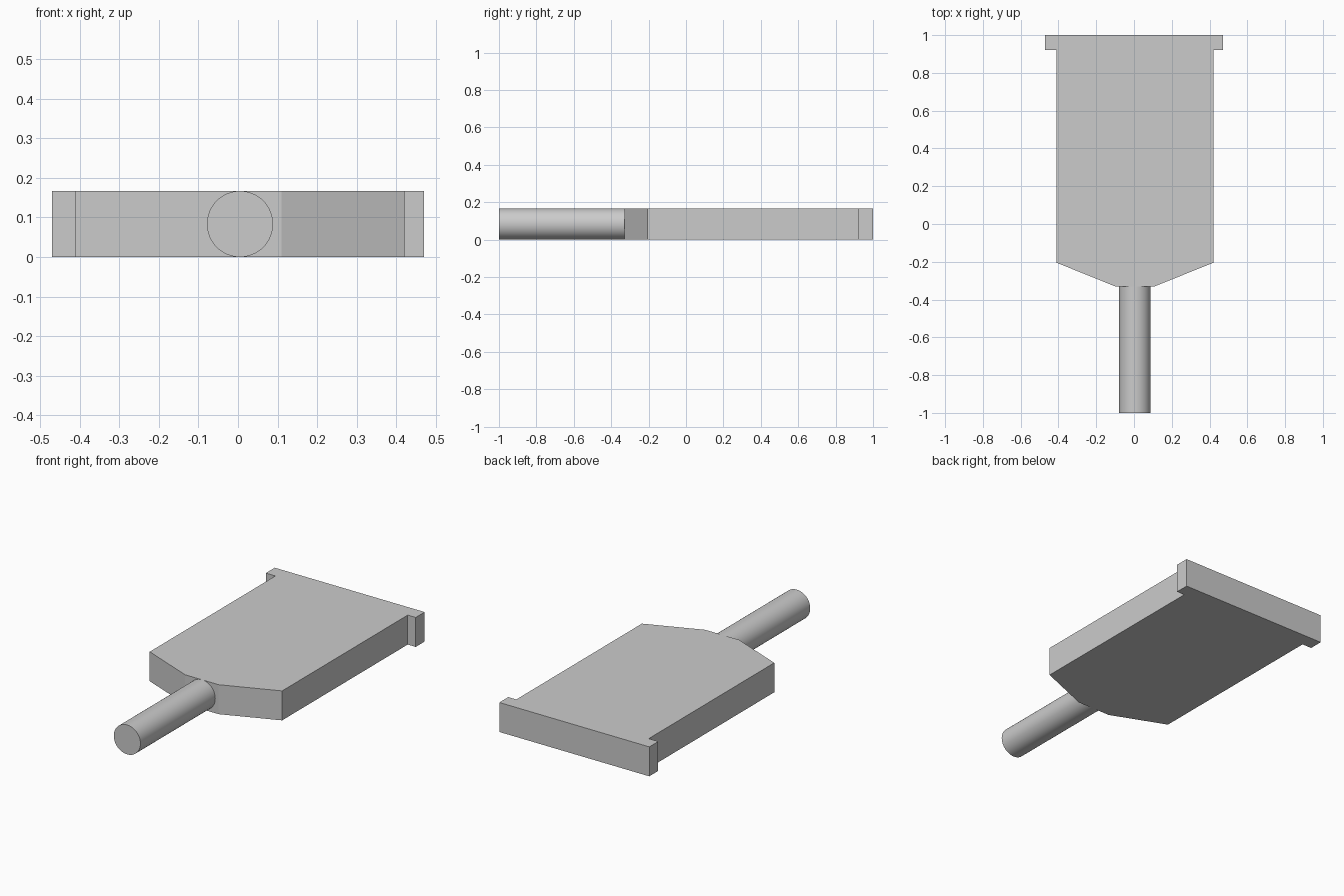
import bpy
import bmesh
import math

cube = bpy.data.objects.get("Cube")
if cube:
    bpy.data.objects.remove(cube, do_unlink=True)

HEIGHT = 0.167
CENTRE_X = 0.005

# Single grey finish
grey = bpy.data.materials.new("plain_grey")
grey.use_nodes = True
colour = (0.6, 0.6, 0.6, 1)
grey.diffuse_color = colour
grey.node_tree.nodes["Principled BSDF"].inputs["Base Color"].default_value = colour


def extrude_outline(name, outline):
    """Raise a flat outline into a slab of the common height."""
    bm = bmesh.new()
    face = bm.faces.new([bm.verts.new((x, y, 0)) for x, y in outline])
    raised = bmesh.ops.extrude_face_region(bm, geom=[face])["geom"]
    verts = [v for v in raised if isinstance(v, bmesh.types.BMVert)]
    bmesh.ops.translate(bm, verts=verts, vec=(0, 0, HEIGHT))
    bmesh.ops.recalc_face_normals(bm, faces=bm.faces)
    mesh = bpy.data.meshes.new(name)
    bm.to_mesh(mesh)
    bm.free()
    mesh.materials.append(grey)
    obj = bpy.data.objects.new(name, mesh)
    bpy.context.collection.objects.link(obj)
    return obj


# Flat body with a tapered front
half = [(0.415, 0.92), (0.415, -0.205), (0.105, -0.33)]
right_side = [(CENTRE_X + x, y) for x, y in half]
left_side = [(CENTRE_X - x, y) for x, y in reversed(half)]
extrude_outline("body", right_side + left_side)

# Wider crossbar at the back
extrude_outline("back_bar", [(-0.47, 0.92), (0.47, 0.92), (0.47, 1), (-0.47, 1)])

# Round handle, running a little way into the body
front, back = -1.0, -0.31
bpy.ops.mesh.primitive_cylinder_add(
    vertices=64, radius=HEIGHT / 2, depth=back - front,
    location=(CENTRE_X, (front + back) / 2, HEIGHT / 2),
    rotation=(math.pi / 2, 0, 0))
handle = bpy.context.object
handle.name = "handle"
handle.data.materials.append(grey)
bpy.ops.object.shade_smooth_by_angle(angle=math.radians(30))
